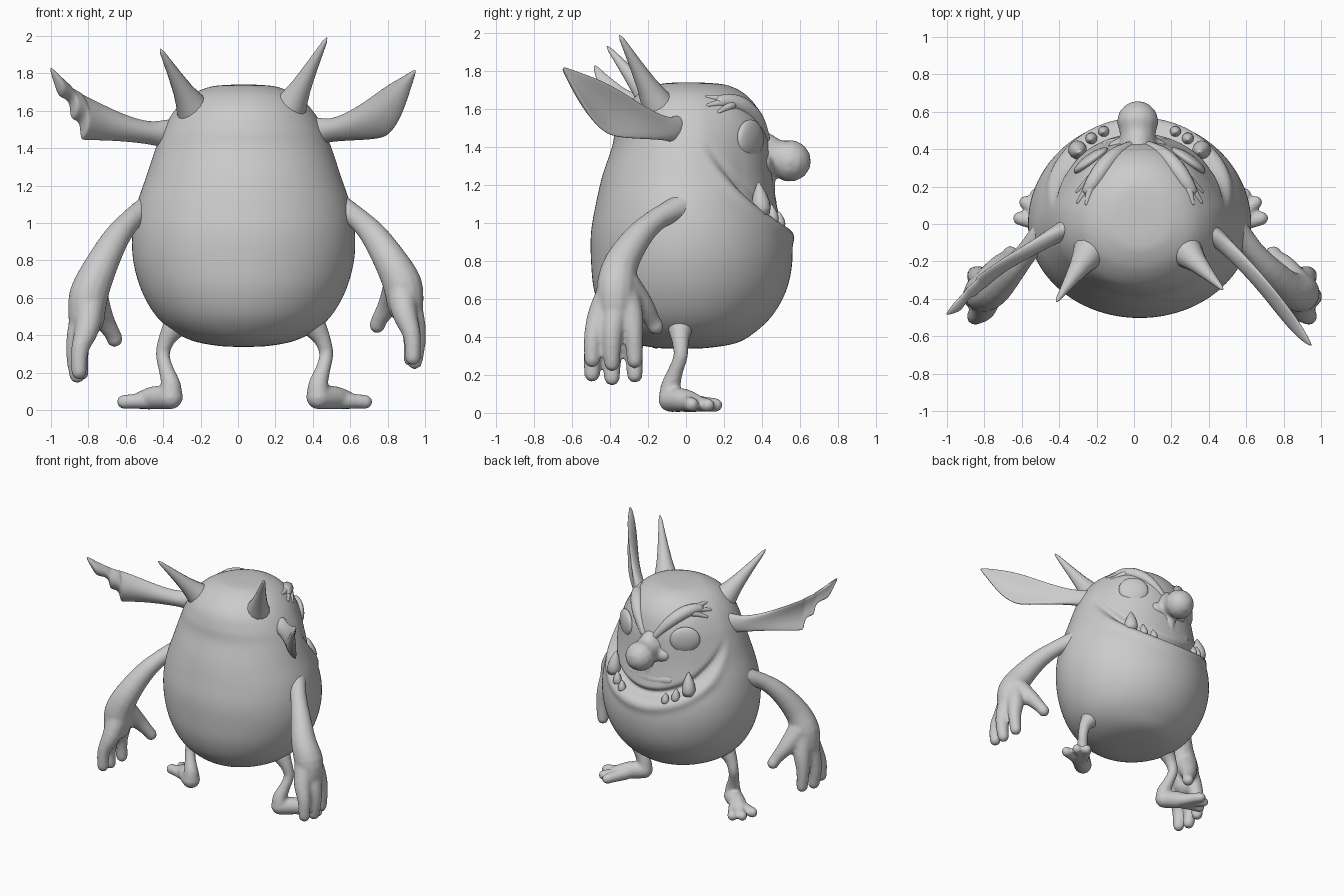
import bpy, bmesh, math
from mathutils import Vector, Matrix

if "Cube" in bpy.data.objects:
    bpy.data.objects.remove(bpy.data.objects["Cube"])

CX = 0.03  # body centre line

def finish(name, bm, subsurf=0):
    bmesh.ops.recalc_face_normals(bm, faces=bm.faces)
    me = bpy.data.meshes.new(name)
    bm.to_mesh(me)
    bm.free()
    for p in me.polygons:
        p.use_smooth = True
    ob = bpy.data.objects.new(name, me)
    bpy.context.collection.objects.link(ob)
    if subsurf:
        m = ob.modifiers.new("subsurf", 'SUBSURF')
        m.levels = m.render_levels = subsurf
    return ob

def skin_rings(bm, rings):
    rows = [[bm.verts.new(p) for p in r] for r in rings]
    n = len(rows[0])
    for a, b in zip(rows, rows[1:]):
        for i in range(n):
            j = (i + 1) % n
            bm.faces.new((a[i], a[j], b[j], b[i]))
    bm.faces.new(rows[0])
    bm.faces.new(rows[-1])

def loft(name, rings, subsurf=0):
    bm = bmesh.new()
    skin_rings(bm, rings)
    return finish(name, bm, subsurf)

def spline(rows, n):
    out = []
    for i in range(len(rows) - 1):
        p = [rows[max(0, min(len(rows) - 1, i + k))] for k in (-1, 0, 1, 2)]
        for s in range(n):
            t = s / n
            out.append([0.5 * (2 * b + (c - a) * t + (2 * a - 5 * b + 4 * c - d) * t * t
                               + (3 * b - a - 3 * c + d) * t ** 3) for a, b, c, d in zip(*p)])
    return out + [list(rows[-1])]

def circle(c, u, v, r, n=14):
    return [c + (u * math.cos(2 * math.pi * k / n) + v * math.sin(2 * math.pi * k / n)) * r
            for k in range(n)]

def tube_rings(path):
    """Round-ended tapered tube through (x, y, z, radius) points."""
    pts = spline(path, 3)
    pos = [Vector(p[:3]) for p in pts]
    rings, u = [], None
    for i, c in enumerate(pos):
        d = (pos[min(i + 1, len(pos) - 1)] - pos[max(i - 1, 0)]).normalized()
        u = d.orthogonal() if u is None else u - d * u.dot(d)
        u.normalize()
        v, r = d.cross(u), pts[i][3]
        caps = [0]
        if i == 0:
            caps = [-80, -55, -28, 0]
        elif i == len(pos) - 1:
            caps = [0, 28, 55, 80]
        for a in map(math.radians, caps):
            rings.append(circle(c + d * r * math.sin(a), u, v, r * math.cos(a)))
    return rings

def chain(name, paths, voxel=0.0, smooth=4):
    bm = bmesh.new()
    for path in paths:
        skin_rings(bm, tube_rings(path))
    ob = finish(name, bm)
    if voxel:
        m = ob.modifiers.new("fuse", 'REMESH')
        m.mode = 'VOXEL'
        m.voxel_size = voxel
        m.use_smooth_shade = True
        s = ob.modifiers.new("soften", 'SMOOTH')
        s.factor = 0.5
        s.iterations = smooth
    return ob

def spike(name, a, b, r, prof):
    a, b = Vector(a), Vector(b)
    d = (b - a).normalized()
    u = d.orthogonal().normalized()
    loft(name, [circle(a.lerp(b, t), u, d.cross(u), r * f) for t, f in prof])

HORN = ((0, 1.05), (.12, .9), (.25, .7), (.4, .52), (.6, .36), (.8, .22), (.95, .12), (1, .03))
TOOTH = ((0, .8), (.2, 1), (.4, .95), (.6, .75), (.8, .45), (.95, .18), (1, .03))

# Body: profile rows of (z, half width, back y, front y)
ROWS = [(.338, .01, -.03, -.01), (.343, .13, -.16, .12), (.37, .27, -.28, .27), (.43, .39, -.37, .37),
        (.52, .48, -.44, .46), (.65, .55, -.485, .53), (.8, .59, -.5, .56), (.95, .595, -.5, .55),
        (1.1, .57, -.475, .50), (1.25, .52, -.44, .465), (1.4, .47, -.39, .44), (1.5, .43, -.37, .42),
        (1.6, .37, -.33, .38), (1.68, .29, -.25, .31), (1.725, .19, -.16, .22),
        (1.738, .1, -.09, .12), (1.74, .01, 0, .02)]
SAMPLES = spline(ROWS, 14)

def mouth_z(phi):
    return 1.01 + 0.35 * (phi / 1.25) ** 2

def skin_point(row, phi, mouth=True, off=0.0):
    z, hw, yb, yf = row
    x, y = hw * math.sin(phi), (yf if math.cos(phi) > 0 else -yb) * math.cos(phi)
    d = off
    if mouth and abs(phi) < 1.35:
        fade = min(1, (1.35 - abs(phi)) / .5)
        dz = z - mouth_z(phi)
        d -= fade * .065 * math.exp(-(dz / .028) ** 2)
        d += fade * .015 * math.exp(-((dz + .08) / .04) ** 2)
        if 0 < dz < .4:
            d -= fade * .03 * (1 - dz / .4) * min(1, dz / .03)
    k = 1 + d / max(.3, math.hypot(x, y))
    return Vector((CX + x * k, y * k, z))

def surf(phi, z, off=0.0):
    row = min(SAMPLES, key=lambda r: abs(r[0] - z))
    return skin_point([z] + list(row[1:]), phi, False, off)

SEG = 120
loft("body", [[skin_point(r, -math.pi + 2 * math.pi * i / SEG) for i in range(SEG)] for r in SAMPLES])

# Nose: bulb, flared bridge, nostril wings and upper lip
chain("nose", [[(.02, .34, 1.375, .12), (.02, .43, 1.35, .10), (.02, .49, 1.34, .098), (.02, .545, 1.328, .114)],
               [(.02, .36, 1.46, .055), (.02, .43, 1.39, .08)],
               [(-.09, .40, 1.31, .055), (.02, .42, 1.31, .06), (.13, .40, 1.31, .055)],
               [(-.14, .41, 1.13, .045), (.02, .43, 1.11, .05), (.18, .41, 1.13, .045)],
               [(.02, .41, 1.13, .06), (.02, .40, 1.29, .07)]], 0.013, 8)

# Eyes, brows and teeth, mirrored over the face
for s, side in ((-1, "left"), (1, "right")):
    bm = bmesh.new()
    bmesh.ops.create_uvsphere(bm, u_segments=32, v_segments=16, radius=1,
                              matrix=Matrix.Translation(surf(s * .63, 1.445, -.012))
                              @ Matrix.Rotation(-s * .62, 4, 'Z') @ Matrix.Diagonal((.11, .035, .1, 1)))
    finish("eye_" + side, bm)

    def on_face(pts, off=-.012):
        return [(*surf(s * p, z, off), r) for p, z, r in pts]
    chain("brow_" + side, [
        on_face([(.12, 1.45, .026), (.34, 1.55, .04), (.6, 1.615, .047), (.85, 1.64, .042), (1.0, 1.64, .032)]),
        on_face([(.95, 1.65, .026), (1.22, 1.665, .01)], -.006),
        on_face([(.95, 1.635, .026), (1.24, 1.62, .01)], -.006),
        on_face([(.85, 1.62, .026), (1.1, 1.585, .01)], -.006)])

    # tusk and small teeth rise from the lower lip
    for name, phi, h, r in (("tusk", .64, .175, .05), ("tooth_a", .47, .10, .032), ("tooth_b", .34, .085, .03)):
        z = mouth_z(phi) - .06
        spike(name + "_" + side, surf(s * phi, z, -.02), surf(s * phi, z + h, .005), r, TOOTH)

# Horns
spike("horn_left", (-.213, -.115, 1.56), (-.415, -.415, 1.93), .105, HORN)
spike("horn_right", (.248, -.115, 1.56), (.475, -.35, 1.99), .105, HORN)

# Ears: stations of (x, y, top z, bottom z); the left one has a torn edge
def ear(name, side, stations):
    n = Vector((side * .65, .75, 0))
    rings = []
    for i, (x, y, zt, zb) in enumerate(stations):
        h = (zt - zb) / 2
        th = (.06, .055, .045, .036)[i] if i < 4 else min(.028, h * .5)
        cup = 0 if i < 2 else min(.05, h * .4)
        ring = []
        for k in range(14):
            a = 2 * math.pi * k / 14
            ring.append(Vector((x, y, (zt + zb) / 2 + h * math.cos(a)))
                        + n * (th * math.sin(a) + cup * (.5 - math.sin(a) ** 2)))
        rings.append(ring)
    loft(name, rings, 2)

ear("ear_right", 1, [(.33, .0, 1.57, 1.41), (.42, -.055, 1.57, 1.415), (.49, -.1, 1.55, 1.435),
                     (.62, -.23, 1.615, 1.44), (.73, -.36, 1.70, 1.445), (.80, -.45, 1.75, 1.465),
                     (.87, -.54, 1.785, 1.585), (.92, -.61, 1.81, 1.73), (.95, -.65, 1.825, 1.805)])
ear("ear_left", -1, [(-.28, .02, 1.56, 1.40), (-.37, -.03, 1.56, 1.395), (-.46, -.07, 1.535, 1.42),
                     (-.60, -.15, 1.58, 1.435), (-.72, -.22, 1.64, 1.44), (-.815, -.295, 1.69, 1.44),
                     (-.825, -.305, 1.695, 1.445), (-.832, -.315, 1.70, 1.54), (-.87, -.35, 1.72, 1.55),
                     (-.885, -.36, 1.73, 1.565), (-.89, -.365, 1.735, 1.655), (-.945, -.43, 1.785, 1.67),
                     (-.96, -.445, 1.80, 1.70), (-1.005, -.485, 1.84, 1.82)])

# Arms and legs: right side as modelled, left side reflected with a slightly lower hand
def place(path, s, drop=0.0):
    if s > 0:
        return path
    out = []
    for x, y, z, r in path:
        t = drop * max(0, min(1, (1.05 - z) / .5))
        out.append((.07 - x + t * .2, y, z - t, r))
    return out

ARM = [[(.53, -.03, 1.08, .085), (.585, -.08, 1.06, .064), (.65, -.16, 1.015, .06), (.73, -.25, .93, .073),
        (.82, -.34, .79, .092), (.88, -.365, .67, .106), (.895, -.37, .56, .098)],
       [(.87, -.37, .67, .085), (.89, -.45, .52, .068), (.93, -.49, .40, .048), (.935, -.495, .28, .042)],
       [(.89, -.36, .62, .085), (.94, -.385, .46, .063), (.955, -.39, .36, .049), (.945, -.39, .26, .042)],
       [(.87, -.34, .67, .085), (.91, -.29, .52, .065), (.93, -.275, .40, .049), (.925, -.27, .275, .042)],
       [(.86, -.32, .67, .085), (.81, -.23, .57, .06), (.76, -.18, .49, .044), (.745, -.16, .455, .044)]]
LEG = [[(.36, -.02, .52, .10), (.405, -.03, .45, .07), (.45, -.03, .38, .046), (.472, -.028, .30, .038),
        (.455, -.055, .22, .04), (.43, -.08, .14, .053), (.43, -.08, .07, .066)],
       [(.43, -.08, .07, .066), (.52, -.01, .066, .062), (.585, .045, .052, .05)],
       [(.53, -.01, .052, .048), (.62, .015, .048, .04), (.68, .03, .044, .038)],
       [(.54, .02, .052, .05), (.60, .075, .046, .04), (.65, .115, .041, .036)],
       [(.52, .02, .052, .048), (.56, .10, .046, .04), (.59, .155, .041, .037)]]
for s, side in ((-1, "left"), (1, "right")):
    chain("arm_" + side, [place(p, s, .075) for p in ARM], 0.013)
    chain("leg_" + side, [place(p, s) for p in LEG], 0.011)
